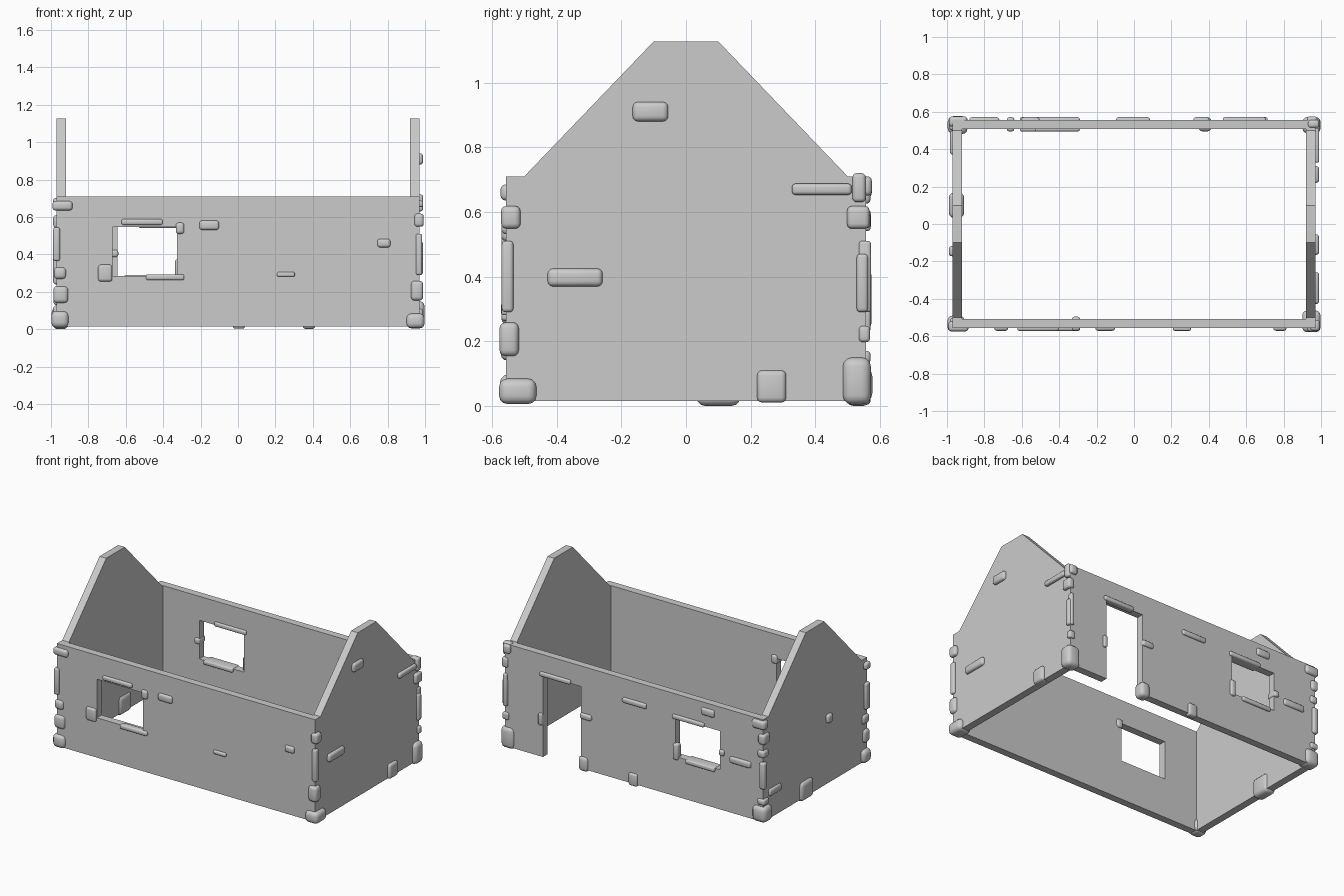
import bpy, bmesh
from mathutils import Vector

if "Cube" in bpy.data.objects:
    bpy.data.objects.remove(bpy.data.objects["Cube"])

Z0, ZW, ZT = 0.015, 0.71, 1.127      # wall foot, eaves, gable top
XO, YO, T = 0.97, 0.557, 0.05        # outer half sizes, wall thickness


def finish(bm, name):
    bmesh.ops.recalc_face_normals(bm, faces=bm.faces)
    me = bpy.data.meshes.new(name)
    bm.to_mesh(me)
    bm.free()
    ob = bpy.data.objects.new(name, me)
    bpy.context.collection.objects.link(ob)
    return ob


def extrude(bm, vec):
    ret = bmesh.ops.extrude_face_region(bm, geom=bm.faces[:])
    bmesh.ops.translate(bm, verts=[v for v in ret['geom'] if isinstance(v, bmesh.types.BMVert)], vec=vec)


def long_wall(name, y, holes):
    """Wall along x; each hole is (x0, x1, z0, z1)."""
    half = XO - T
    xs = sorted({-half, half} | {v for h in holes for v in h[:2]})
    zs = sorted({Z0, ZW} | {v for h in holes for v in h[2:]})
    bm = bmesh.new()
    grid = [[bm.verts.new((x, y, z)) for z in zs] for x in xs]
    for i in range(len(xs) - 1):
        for j in range(len(zs) - 1):
            cx, cz = (xs[i] + xs[i + 1]) / 2, (zs[j] + zs[j + 1]) / 2
            if not any(a < cx < b and c < cz < d for a, b, c, d in holes):
                bm.faces.new((grid[i][j], grid[i + 1][j], grid[i + 1][j + 1], grid[i][j + 1]))
    bmesh.ops.delete(bm, geom=[v for v in bm.verts if not v.link_faces], context='VERTS')
    extrude(bm, (0, T, 0))
    finish(bm, name)


def gable_wall(name, x):
    half = [(YO, Z0), (YO, ZW), (0.50, ZW), (0.10, ZT)]
    outline = half + [(-y, z) for y, z in reversed(half)]
    bm = bmesh.new()
    bm.faces.new([bm.verts.new((x, y, z)) for y, z in outline])
    extrude(bm, (T, 0, 0))
    finish(bm, name)


def stone(name, lo, hi):
    """Softly rounded block between two corners."""
    lo, hi = Vector(lo), Vector(hi)
    lo.z = max(lo.z, 0.0)
    size, mid = hi - lo, (lo + hi) / 2
    bm = bmesh.new()
    bmesh.ops.create_cube(bm, size=1)
    for v in bm.verts:
        v.co = Vector([v.co[i] * size[i] for i in range(3)]) + mid
    bmesh.ops.bevel(bm, geom=bm.edges[:], offset=min(size) * 0.32, segments=3,
                    profile=0.5, affect='EDGES', clamp_overlap=True)
    for f in bm.faces:
        f.smooth = True
    finish(bm, name)


# walls
long_wall("front_wall", -YO, [(-0.67, -0.325, 0.285, 0.547)])
long_wall("back_wall", YO - T, [(-0.645, -0.31, 0.285, 0.547), (0.40, 0.685, Z0, 0.57)])
gable_wall("right_gable", XO - T)
gable_wall("left_gable", -XO)

# face stones: (along, z, width, height, goes through the wall)
front = [(-.513, .573, .22, .03, 0), (-.31, .54, .045, .06, 1), (-.154, .556, .105, .05, 0),
         (.78, .46, .07, .045, 0), (.256, .293, .095, .025, 0), (-.39, .278, .205, .03, 0),
         (-.71, .30, .075, .09, 0)]
back = [(-.005, .567, .18, .035, 0), (-.555, .65, .10, .05, 0), (.59, .578, .23, .03, 0),
        (.36, .375, .085, .04, 0), (.38, .05, .07, .1, 1), (.005, .045, .065, .085, 0),
        (-.41, .556, .24, .03, 1), (-.50, .275, .22, .03, 1), (-.80, .377, .16, .045, 0),
        (-.316, .32, .04, .11, 0), (-.66, .405, .04, .04, 1), (.70, .27, .03, .08, 0)]
right = [(-.11, .91, .11, .06, 0), (-.343, .397, .17, .055, 0), (.42, .67, .185, .035, 0),
         (.265, .06, .09, .1, 0)]
left = [(-.145, .455, .055, .06, 0), (.10, .065, .135, .13, 1)]

for label, axis, sign, stones in (("front", 'x', -1, front), ("back", 'x', 1, back),
                                  ("right", 'y', 1, right), ("left", 'y', -1, left)):
    outer = YO if axis == 'x' else XO
    for n, (a, z, w, h, through) in enumerate(stones):
        out = outer + (0.014 if axis == 'x' else 0.02)
        inn = outer - T - 0.012 if through else outer - 0.03
        d0, d1 = sorted((sign * out, sign * inn))
        lo, hi = (a - w / 2, d0, z - h / 2), (a + w / 2, d1, z + h / 2)
        if axis == 'y':
            lo, hi = (d0, lo[0], lo[2]), (d1, hi[0], hi[2])
        stone(f"{label}_stone_{n}", lo, hi)

# corner stones: (z, height, x from, x to, y from, y to), mirrored by sign
corners = {
    ("front_right", 1, -1): [(.583, .07, .943, .993, .512, .572), (.40, .22, .951, .985, .534, .570),
                             (.206, .105, .925, .99, .517, .577), (.045, .078, .90, .997, .463, .578)],
    ("front_left", -1, -1): [(.66, .05, .885, .992, .52, .574), (.455, .18, .952, .988, .525, .571),
                             (.30, .065, .918, .985, .50, .572), (.185, .09, .908, .987, .51, .573),
                             (.053, .09, .905, .998, .49, .576)],
    ("back_right", 1, 1): [(.675, .09, .93, .99, .515, .556), (.68, .06, .925, .98, .53, .575),
                           (.583, .07, .945, .992, .498, .568), (.38, .18, .945, .988, .528, .563),
                           (.40, .22, .95, .978, .535, .572), (.222, .05, .94, .985, .535, .569),
                           (.077, .145, .90, .998, .485, .572)],
    ("back_left", -1, 1): [(.672, .06, .89, .99, .52, .575), (.575, .07, .935, .988, .50, .572),
                           (.475, .05, .93, .985, .51, .571), (.33, .18, .945, .988, .53, .573),
                           (.19, .05, .93, .984, .37, .50), (.15, .04, .93, .986, .51, .571),
                           (.065, .11, .89, .996, .48, .577)],
}
for (label, sx, sy), stones in corners.items():
    for n, (z, h, x0, x1, y0, y1) in enumerate(stones):
        xs, ys = sorted((sx * x0, sx * x1)), sorted((sy * y0, sy * y1))
        stone(f"{label}_corner_stone_{n}", (xs[0], ys[0], z - h / 2), (xs[1], ys[1], z + h / 2))
